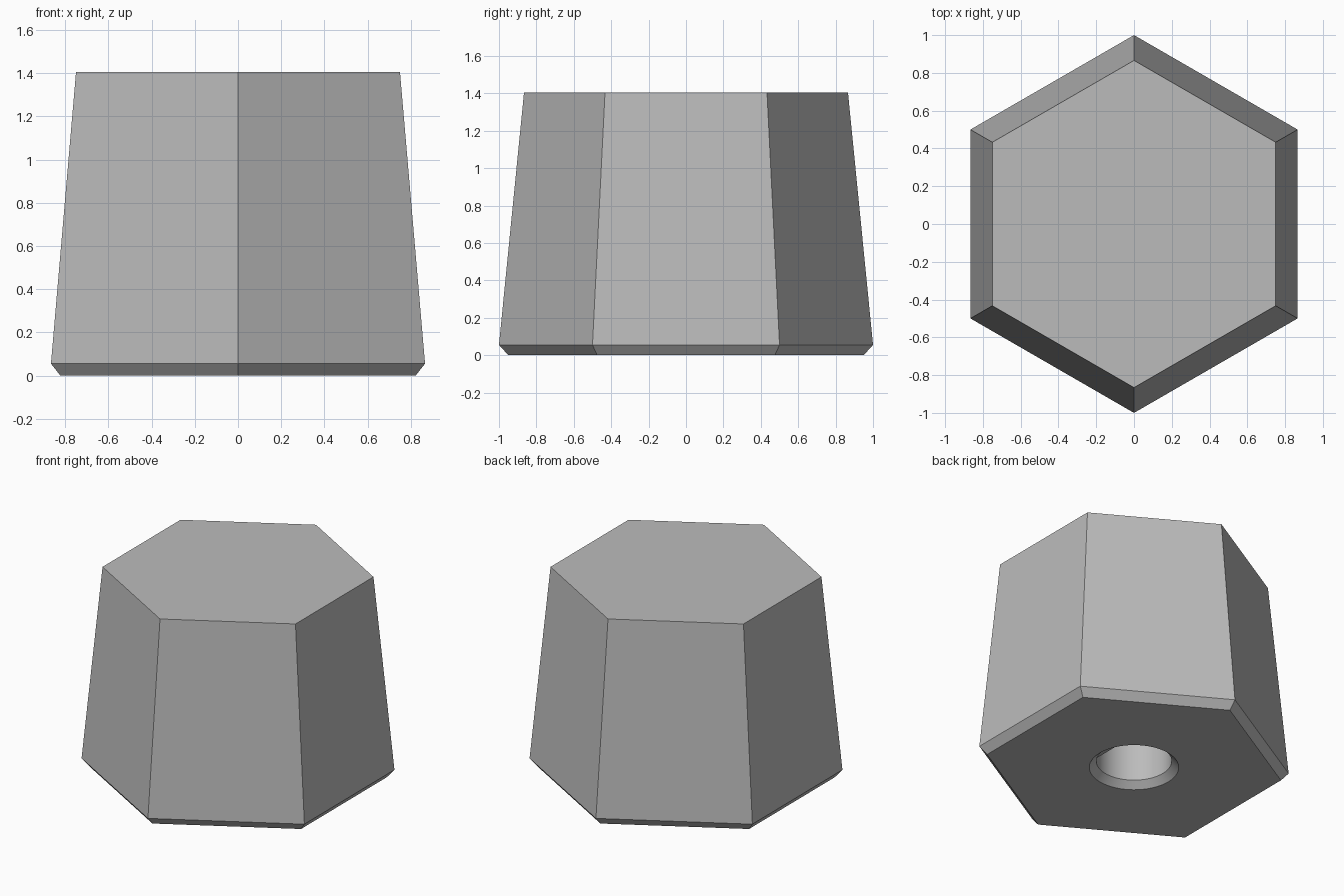
import bpy, bmesh
from math import sin, cos, tau, pi, radians

cube = bpy.data.objects.get("Cube")
if cube:
    bpy.data.objects.remove(cube)

FLAT_X = 0.17       # distance of the shaft flat from the axis
HOLE_R = 0.24


def ring(sides, radius, z, turn=0.0, max_x=9.0):
    """Circle of points, optionally cut off flat on the +x side."""
    return [(min(radius * cos(turn + tau * i / sides), max_x),
             radius * sin(turn + tau * i / sides), z) for i in range(sides)]


def stack(name, rings):
    """Closed solid skinned over a stack of equal rings."""
    bm = bmesh.new()
    loops = [[bm.verts.new(p) for p in r] for r in rings]
    n = len(loops[0])
    for low, high in zip(loops, loops[1:]):
        for i in range(n):
            j = (i + 1) % n
            bm.faces.new((low[i], low[j], high[j], high[i]))
    bm.faces.new(loops[0][::-1])
    bm.faces.new(loops[-1])
    bmesh.ops.remove_doubles(bm, verts=bm.verts, dist=0.0001)
    bmesh.ops.recalc_face_normals(bm, faces=bm.faces)
    mesh = bpy.data.meshes.new(name)
    bm.to_mesh(mesh)
    bm.free()
    obj = bpy.data.objects.new(name, mesh)
    bpy.context.collection.objects.link(obj)
    return obj


# Plain grey plastic
grey = bpy.data.materials.new("grey_plastic")
grey.use_nodes = True
grey.diffuse_color = (0.5, 0.5, 0.5, 1)
grey.node_tree.nodes["Principled BSDF"].inputs["Base Color"].default_value = (0.5, 0.5, 0.5, 1)

# Tapered hexagonal knob with a chamfered foot
knob = stack("knob_body", [ring(6, r, z, pi / 2) for r, z in
                           ((0.95, 0), (1.0, 0.055), (0.866, 1.405))])
knob.data.materials.append(grey)

# Shaft hole: countersunk mouth, round lead-in, then a D-shaped bore
hole = stack("shaft_hole_cutter", [
    ring(64, HOLE_R + 0.065, -0.02),
    ring(64, HOLE_R, 0.045),
    ring(64, HOLE_R, 0.08),
    ring(64, HOLE_R, 0.08, max_x=FLAT_X),
    ring(64, HOLE_R, 1.0, max_x=FLAT_X),
])
hole.data.materials.append(grey)
hole.hide_render = True

# Cut the hole and discard the cutter
bpy.context.view_layer.objects.active = knob
knob.select_set(True)
cut = knob.modifiers.new("shaft_hole", 'BOOLEAN')
cut.operation = 'DIFFERENCE'
cut.solver = 'EXACT'
cut.object = hole
bpy.ops.object.modifier_apply(modifier=cut.name)
bpy.data.objects.remove(hole)

# Round bore shades smooth, hexagon edges stay crisp
bpy.ops.object.shade_smooth_by_angle(angle=radians(20))
# Keep the shallow foot and wall faces of the hexagon flat
for face in knob.data.polygons:
    if face.center.xy.length > 0.4 or len(face.vertices) > 8:
        face.use_smooth = False
